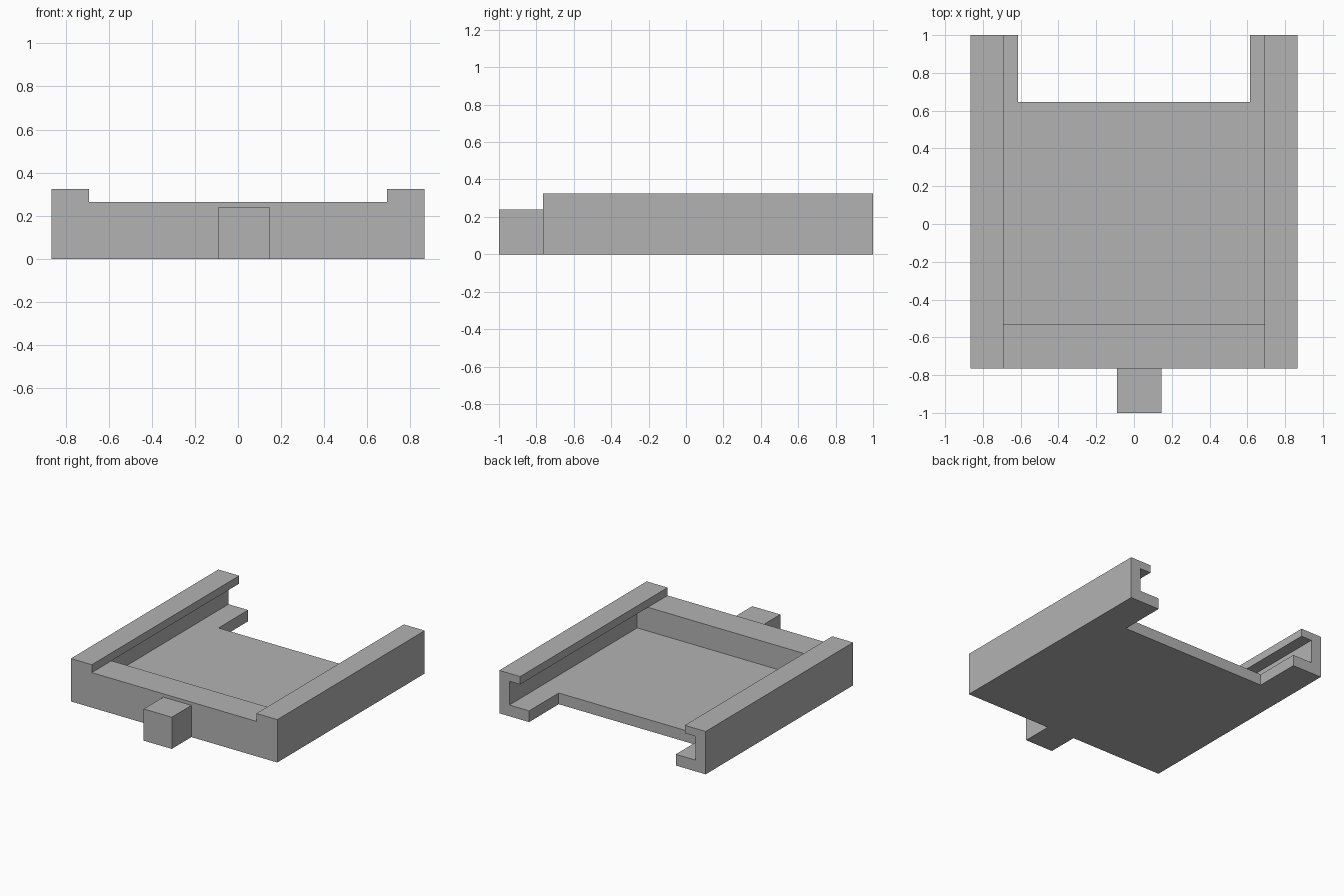
import bpy
import bmesh

if "Cube" in bpy.data.objects:
    bpy.data.objects.remove(bpy.data.objects["Cube"], do_unlink=True)

grey = bpy.data.materials.new("plain_grey")
grey.use_nodes = True
grey.diffuse_color = (0.45, 0.45, 0.45, 1)
grey.node_tree.nodes["Principled BSDF"].inputs["Base Color"].default_value = grey.diffuse_color


def prism(name, profile, y0, y1):
    """Extrude an x-z profile along y."""
    bm = bmesh.new()
    face = bm.faces.new([bm.verts.new((x, y0, z)) for x, z in profile])
    new = bmesh.ops.extrude_face_region(bm, geom=[face])["geom"]
    bmesh.ops.translate(bm, vec=(0, y1 - y0, 0),
                        verts=[v for v in new if isinstance(v, bmesh.types.BMVert)])
    bmesh.ops.recalc_face_normals(bm, faces=bm.faces)
    mesh = bpy.data.meshes.new(name)
    bm.to_mesh(mesh)
    bm.free()
    mesh.materials.append(grey)
    obj = bpy.data.objects.new(name, mesh)
    bpy.context.collection.objects.link(obj)
    return obj


def box(name, x0, x1, y0, y1, z0, z1):
    return prism(name, [(x0, z0), (x1, z0), (x1, z1), (x0, z1)], y0, y1)


def combine(target, tool, operation):
    """Apply a boolean and remove the helper."""
    mod = target.modifiers.new(tool.name, 'BOOLEAN')
    mod.object, mod.operation, mod.solver = tool, operation, 'EXACT'
    bpy.context.view_layer.objects.active = target
    bpy.ops.object.modifier_apply(modifier=mod.name)
    bpy.data.objects.remove(tool, do_unlink=True)


width, front, wall_back = 0.865, -0.765, -0.53
floor_top, lip_under, top = 0.085, 0.265, 0.325
lip_x, slot_x = 0.69, 0.78

# Tray block with side rails
tray = box("sliding_tray", -width, width, front, 1, 0, top)

# Inverted T channel: undercut slots beneath both rail lips
half = [(slot_x, floor_top), (slot_x, lip_under), (lip_x, lip_under), (lip_x, 0.5)]
channel = half + [(-x, z) for x, z in reversed(half)]
combine(tray, prism("channel_cutter", channel, wall_back, 1.2), 'DIFFERENCE')

# Lowered top of the front wall
combine(tray, box("front_wall_cutter", -lip_x, lip_x, -1.2, wall_back + 0.1,
                  lip_under, 0.5), 'DIFFERENCE')

# Notch in the back of the floor
combine(tray, box("back_notch_cutter", -0.615, 0.615, 0.645, 1.2, -0.2, 0.2), 'DIFFERENCE')

# Front tab
combine(tray, box("front_tab", -0.09, 0.145, -1, front + 0.1, 0, 0.24), 'UNION')

# Merge leftover coplanar cuts
bm = bmesh.new()
bm.from_mesh(tray.data)
bmesh.ops.remove_doubles(bm, verts=bm.verts, dist=0.0001)
bmesh.ops.dissolve_limit(bm, angle_limit=0.01, verts=bm.verts, edges=bm.edges)
bm.to_mesh(tray.data)
bm.free()
